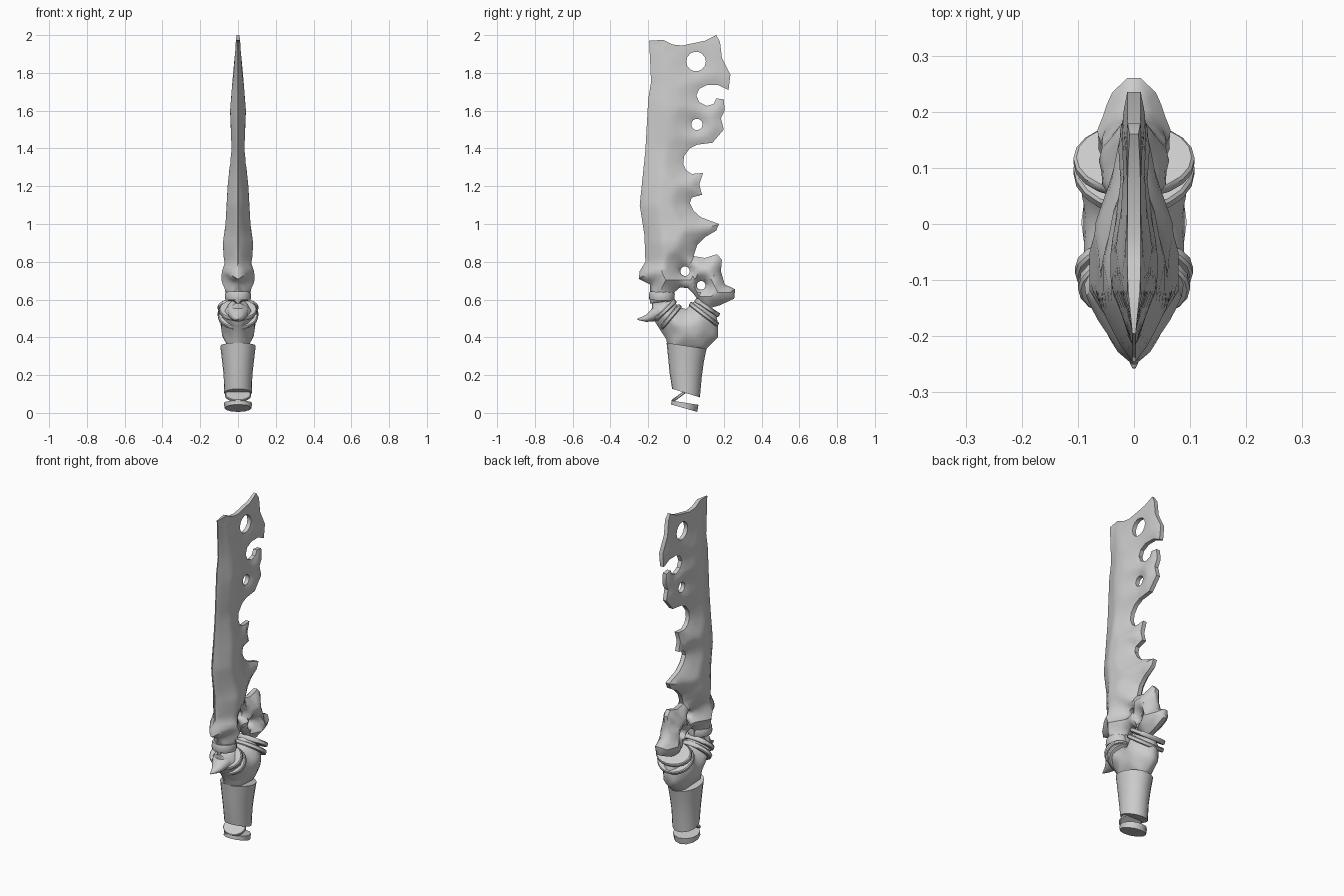
import bpy, bmesh, math
from mathutils import Vector, Matrix, geometry

if "Cube" in bpy.data.objects:
    bpy.data.objects.remove(bpy.data.objects["Cube"])

grey = bpy.data.materials.new("bone_grey")
grey.use_nodes = True
colour = (0.6, 0.6, 0.6, 1)
grey.diffuse_color = colour
grey.node_tree.nodes["Principled BSDF"].inputs["Base Color"].default_value = colour


def finish(bm, name, angle=40):
    bmesh.ops.recalc_face_normals(bm, faces=bm.faces)
    mesh = bpy.data.meshes.new(name)
    bm.to_mesh(mesh)
    bm.free()
    mesh.materials.append(grey)
    obj = bpy.data.objects.new(name, mesh)
    bpy.context.collection.objects.link(obj)
    bpy.ops.object.select_all(action='DESELECT')
    obj.select_set(True)
    bpy.context.view_layer.objects.active = obj
    bpy.ops.object.shade_smooth_by_angle(angle=math.radians(angle))
    return obj


def circle(y, z, radius, sides=14):
    turns = [math.tau * i / sides for i in range(sides)]
    return [(y + radius * math.cos(t), z + radius * math.sin(t)) for t in turns]


def interpolate(table, value):
    for (a, fa), (b, fb) in zip(table, table[1:]):
        if value <= b:
            return fa + (fb - fa) * max(0, (value - a) / (b - a))
    return table[-1][1]


def swollen_plate(name, loops, thickness, rim, reach, power, step=0.022):
    """Fill a side outline with holes, thick in the middle and thin at every rim."""
    points, edges = [], []
    for loop in loops:
        base, count = len(points), len(loop)
        points += [Vector(p) for p in loop]
        edges += [(base + i, base + (i + 1) % count) for i in range(count)]
    segments = [(points[a], points[b]) for a, b in edges]

    def inside(p):
        crossed = False
        for a, b in segments:
            if (a.y > p.y) != (b.y > p.y):
                if p.x < a.x + (p.y - a.y) / (b.y - a.y) * (b.x - a.x):
                    crossed = not crossed
        return crossed

    def depth(p):
        best = 9
        for a, b in segments:
            d = b - a
            t = min(1, max(0, (p - a).dot(d) / d.length_squared))
            best = min(best, (a + d * t - p).length)
        return best

    ys, zs = [p.x for p in points], [p.y for p in points]
    for i in range(int((max(ys) - min(ys)) / step) + 1):
        for j in range(int((max(zs) - min(zs)) / step) + 1):
            p = Vector((min(ys) + (i + j % 2 / 2) * step, min(zs) + j * step))
            if inside(p) and depth(p) > step * 0.4:
                points.append(p)
    flat, _, tris = geometry.delaunay_2d_cdt(points, edges, [], 0, 1e-5)[:3]
    tris = [t for t in tris if inside(sum((flat[i] for i in t), Vector((0, 0))) / 3)]

    bm = bmesh.new()
    sides = {}
    for sign in (-1, 1):
        for i in {i for t in tris for i in t}:
            p = flat[i]
            edge = rim(p.x)
            full = interpolate(thickness, p.y)
            swell = min(1, depth(p) / reach) ** power
            x = min(edge, full) + max(0, full - edge) * swell
            sides[sign, i] = bm.verts.new((sign * x, p.x, p.y))
        for t in tris:
            bm.faces.new([sides[sign, i] for i in t])
    # Close the rim between both sides
    opposite = {sides[-1, i]: v for (s, i), v in sides.items() if s == 1}
    for e in [e for e in bm.edges if e.is_boundary and e.verts[0] in opposite]:
        a, b = e.verts
        bm.faces.new((a, b, opposite[b], opposite[a]))
    return finish(bm, name)


def loft(name, rings, sides=16, angle=40):
    """Skin elliptical rings: centre y, z, half width x, half width y, tilt."""
    bm = bmesh.new()
    rows = []
    for y, z, rx, ry, tilt in rings:
        turn = Matrix.Rotation(tilt, 3, 'X')
        rows.append([bm.verts.new(Vector((0, y, z)) + turn @ Vector((rx * c, ry * s, 0)))
                     for c, s in circle(0, 0, 1, sides)])
    for low, high in zip(rows, rows[1:]):
        for i in range(sides):
            k = (i + 1) % sides
            bm.faces.new((low[i], low[k], high[k], high[i]))
    bm.faces.new(rows[0])
    bm.faces.new(rows[-1])
    return finish(bm, name, angle)


def band(name, start, end, rx, height):
    """Tilted strap whose side silhouette runs from start to end."""
    a, b = Vector(start), Vector(end)
    d = b - a
    tilt = math.atan2(d.y, d.x)
    up = Vector((-d.y, d.x)).normalized() * height / 2
    mid = (a + b) / 2
    half = d.length / 2
    rings = [(*(mid + up * k), rx * s, half * s, tilt)
             for k, s in ((-1, 0.95), (-0.6, 1), (0.6, 1), (1, 0.95))]
    return loft(name, rings, 20)


# Broken blade outline: smooth cutting edge, ragged tip, toothed back, rear lobe
cutting_edge = [(-.06, .58), (-.19, .58), (-.19, .68), (-.25, .71), (-.245, .75),
                (-.215, .8), (-.22, .94), (-.245, 1.1), (-.215, 1.39), (-.2, 1.66),
                (-.185, 1.75), (-.195, 1.97)]
tip = [(-.12, 1.975), (-.07, 1.95), (-.02, 1.945), (.1, 1.97), (.16, 2), (.18, 1.965),
       (.19, 1.88), (.235, 1.79), (.225, 1.71), (.17, 1.735), (.11, 1.735), (.07, 1.715),
       (.055, 1.68), (.07, 1.645), (.11, 1.625), (.145, 1.635), (.16, 1.665), (.2, 1.66)]
teeth = [(.205, 1.6), (.185, 1.56), (.2, 1.5), (.14, 1.43), (.06, 1.42), (.02, 1.4),
         (-.01, 1.36), (-.015, 1.32), (0, 1.285), (.03, 1.265), (.09, 1.27), (.07, 1.21),
         (.085, 1.155), (.03, 1.14), (.02, 1.11), (.04, 1.07), (.08, 1.035), (.175, 1),
         (.16, .965), (.1, .93), (.06, .89), (.04, .83)]
rear_lobe = [(.1, .82), (.165, .84), (.19, .81), (.185, .75), (.205, .68), (.26, .655),
             (.255, .605), (.18, .57), (.11, .55), (.07, .59), (.04, .63), (.01, .66),
             (-.03, .665), (-.06, .64)]
holes = [circle(.053, 1.86, .052), circle(.058, 1.527, .03),
         circle(-.005, .75, .025), circle(.08, .675, .023)]
blade_thickness = [(.55, .085), (.7, .105), (.8, .075), (.9, .08), (1, .066), (1.2, .055),
                   (1.4, .034), (1.6, .042), (1.8, .026), (1.9, .018), (2, .008)]
swollen_plate("blade", [cutting_edge + tip + teeth + rear_lobe] + holes, blade_thickness,
              lambda y: .003 if y < -.14 else .012, .1, .8)

# Forked hub under the blade
hub = [(-.09, .32), (-.105, .39), (-.15, .46), (-.18, .51), (-.18, .58), (-.07, .6),
       (-.04, .56), (0, .55), (.03, .58), (.07, .61), (.16, .52), (.17, .47), (.17, .4),
       (.12, .35), (.09, .32)]
swollen_plate("forked_hub", [hub], [(.3, .085), (.42, .085), (.52, .1), (.6, .095)],
              lambda y: .012, .09, .6)

# Front spur
loft("front_spur", [(-.12, .545, .06, .06, 1.2), (-.17, .53, .052, .048, 1.35),
                    (-.21, .502, .025, .02, 1.45), (-.257, .495, .003, .003, 1.5)])

# Straps around both arms and the blade root
band("blade_root_strap", (-.195, .62), (-.06, .615), .068, .045)
band("front_strap_upper", (-.165, .49), (-.055, .595), .1, .025)
band("front_strap_lower", (-.135, .445), (-.03, .57), .105, .025)
band("rear_strap_upper", (.05, .6), (.175, .515), .108, .025)
band("rear_strap_lower", (.02, .58), (.17, .465), .108, .025)

# Tapered grip with slanted ends
loft("grip", [(0, .105, .073, .077, -.3), (-.002, .2, .076, .086, -.15),
              (0, .28, .085, .095, -.12), (.003, .355, .094, .107, -.15)], 20)

# Loose wrapping and tilted cap at the broken end
band("grip_wrap", (-.073, .062), (.01, .122), .068, .015)
loft("end_cap", [(-.01, .025, .072, .072, -.28), (-.005, .054, .074, .072, -.16)], 12)
